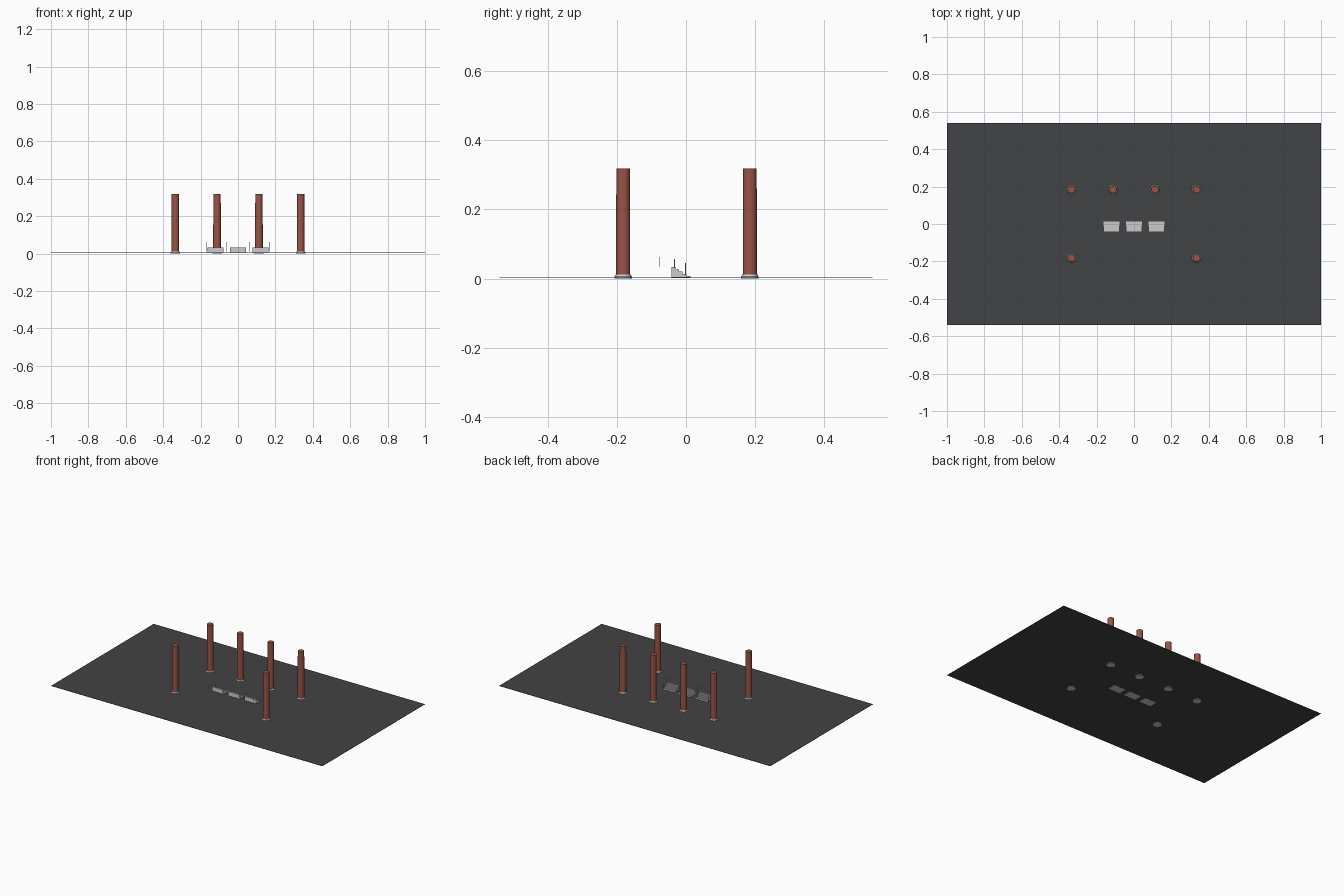
import bpy, bmesh, math

if "Cube" in bpy.data.objects:
    bpy.data.objects.remove(bpy.data.objects["Cube"])


def material(name, rgb):
    m = bpy.data.materials.new(name)
    m.diffuse_color = (*rgb, 1)
    m.use_nodes = True
    m.node_tree.nodes["Principled BSDF"].inputs["Base Color"].default_value = m.diffuse_color
    return m


def finish(name, bm, mat=None, smooth=False):
    bmesh.ops.recalc_face_normals(bm, faces=bm.faces)
    me = bpy.data.meshes.new(name)
    bm.to_mesh(me)
    bm.free()
    ob = bpy.data.objects.new(name, me)
    bpy.context.collection.objects.link(ob)
    if mat:
        me.materials.append(mat)
    if smooth:
        bpy.ops.object.select_all(action='DESELECT')
        ob.select_set(True)
        bpy.context.view_layer.objects.active = ob
        bpy.ops.object.shade_smooth_by_angle(angle=math.radians(35))
    return ob


def lathe(name, profile, x, y, sides, mat=None):
    """Closed solid of revolution from (radius, z) points."""
    bm = bmesh.new()
    rings = []
    for r, z in profile:
        rings.append([bm.verts.new((x + r * math.cos(2 * math.pi * i / sides),
                                    y + r * math.sin(2 * math.pi * i / sides), z))
                      for i in range(sides)])
    for a, b in zip(rings, rings[1:]):
        for i in range(sides):
            j = (i + 1) % sides
            bm.faces.new((a[i], a[j], b[j], b[i]))
    bm.faces.new(rings[0])
    bm.faces.new(rings[-1])
    return finish(name, bm, mat, True)


def prism_x(name, profile, x0, x1):
    """Extrude a (y, z) outline along x."""
    bm = bmesh.new()
    f = bm.faces.new([bm.verts.new((x0, y, z)) for y, z in profile])
    ext = bmesh.ops.extrude_face_region(bm, geom=[f])
    bmesh.ops.translate(bm, vec=(x1 - x0, 0, 0),
                        verts=[v for v in ext["geom"] if isinstance(v, bmesh.types.BMVert)])
    return finish(name, bm)


floor_mat = material("dark_floor", (0.055, 0.056, 0.058))
column_mat = material("red_column", (0.32, 0.09, 0.06))

# Thin floor slab
prism_x("floor", [(-0.54, 0.0035), (0.54, 0.0035), (0.54, 0.005), (-0.54, 0.005)],
        -1, 1).data.materials.append(floor_mat)

# Columns on moulded round bases
base = [(0.0255, 0), (0.0255, 0.006), (0.0235, 0.0085), (0.0225, 0.012)]
shaft = [(0.0205, 0.0005), (0.0203, 0.18), (0.0195, 0.318)]
spots = [(-0.335, -0.182), (0.335, -0.182)] + [(x, 0.185) for x in (-0.335, -0.112, 0.112, 0.335)]
for x, y in spots:
    lathe("column_base", base, x, y, 24)
    lathe("column_shaft", shaft, x, y, 24, column_mat)

# Three short flights of steps descending towards the back
steps = [(-0.042, 0.002), (-0.042, 0.033)]
for y, z0, z1 in ((-0.031, 0.033, 0.026), (-0.020, 0.026, 0.020),
                  (-0.010, 0.020, 0.013), (0.001, 0.013, 0.007)):
    steps += [(y, z0), (y, z1)]
steps += [(0.013, 0.007), (0.013, 0.002)]
for x in (-0.12, 0, 0.12):
    prism_x("stairs", steps, x - 0.043, x + 0.043)

# Thin railing posts flanking the outer flights
for x in (-0.166, -0.062, 0.062, 0.166):
    for y, z0, z1 in ((-0.076, 0.034, 0.062), (-0.033, 0.030, 0.057), (-0.001, 0.010, 0.045)):
        lathe("railing_post", [(0.0013, z0), (0.0013, z1)], x, y, 8)
